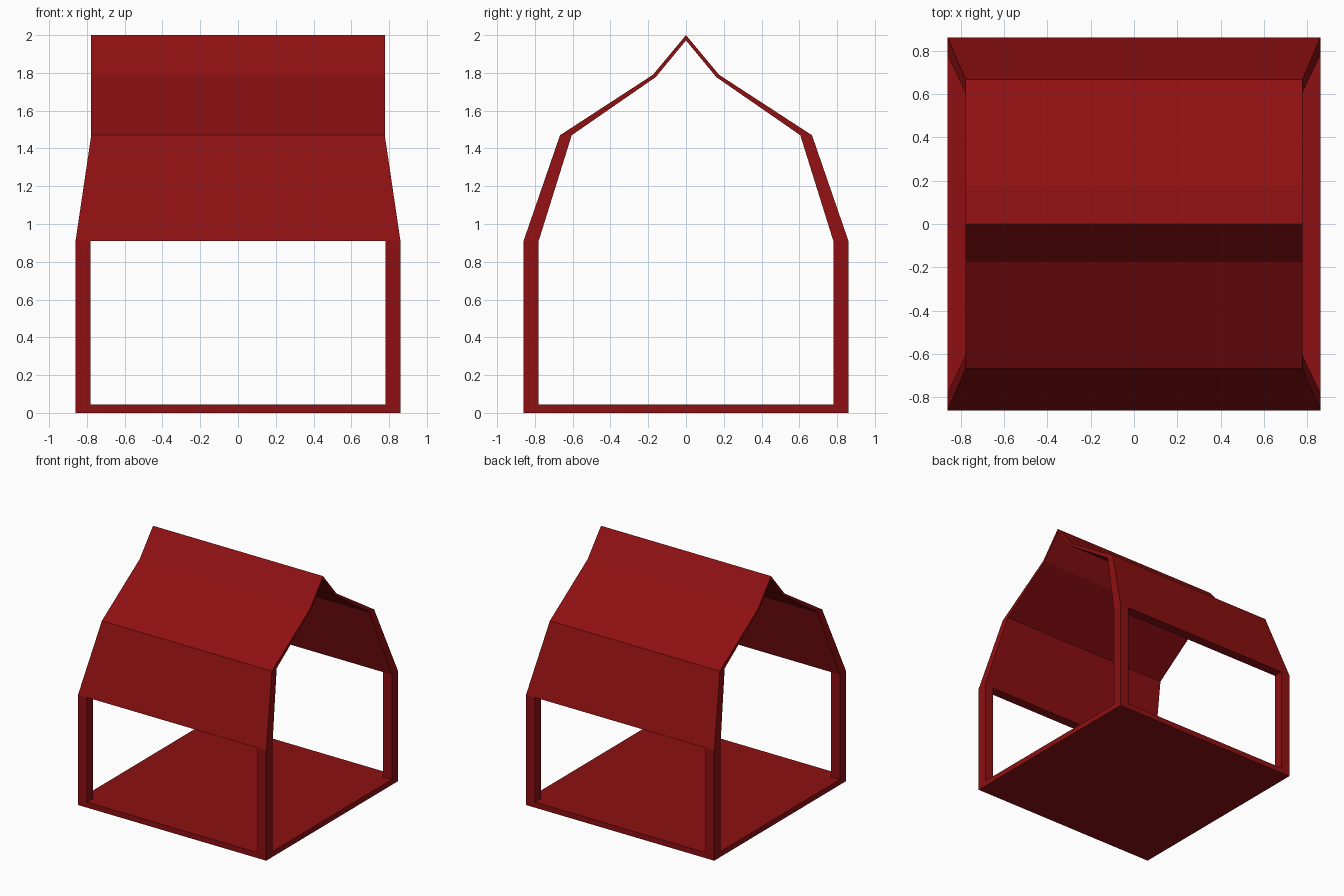
import bpy, bmesh

if "Cube" in bpy.data.objects:
    bpy.data.objects.remove(bpy.data.objects["Cube"])

red = bpy.data.materials.new("dark_red")
red.diffuse_color = (0.27, 0.005, 0.006, 1)
red.use_nodes = True
red.node_tree.nodes["Principled BSDF"].inputs["Base Color"].default_value = red.diffuse_color

OUT, INN = 0.86, 0.78      # outer and inner half width of the frame
FLOOR, EAVE = 0.045, 0.91  # floor thickness, bottom edge of the roof


def finish(name, bm):
    bmesh.ops.recalc_face_normals(bm, faces=bm.faces)
    mesh = bpy.data.meshes.new(name)
    bm.to_mesh(mesh)
    bm.free()
    mesh.materials.append(red)
    obj = bpy.data.objects.new(name, mesh)
    bpy.context.collection.objects.link(obj)
    return obj


def box(name, lo, hi):
    bm = bmesh.new()
    bmesh.ops.create_cube(bm, size=1)
    for v in bm.verts:
        v.co = [lo[i] if v.co[i] < 0 else hi[i] for i in range(3)]
    return finish(name, bm)


# Floor slab
box("floor", (-OUT, -OUT, 0), (OUT, OUT, FLOOR))

# Four corner posts
for sx, side in ((-1, "left"), (1, "right")):
    for sy, end in ((-1, "front"), (1, "back")):
        xs, ys = sorted((sx * INN, sx * OUT)), sorted((sy * INN, sy * OUT))
        box(f"{end}_{side}_post", (xs[0], ys[0], FLOOR), (xs[1], ys[1], EAVE))

# Folded roof shell: (half width in x, outer y, outer z, inner y, inner z)
half = [(OUT, 0.86, EAVE, 0.78, EAVE),
        (0.777, 0.667, 1.47, 0.605, 1.47),
        (0.777, 0.175, 1.79, 0.16, 1.778)]
ridge = [(0.777, 0, 2.0, 0, 1.972)]
mirrored = [(w, -a, b, -c, d) for w, a, b, c, d in reversed(half)]

bm = bmesh.new()
rings = []
for w, oy, oz, iy, iz in half + ridge + mirrored:
    rings.append([bm.verts.new(p) for p in
                  ((-w, oy, oz), (w, oy, oz), (w, iy, iz), (-w, iy, iz))])
for a, b in zip(rings, rings[1:]):
    for i in range(4):
        j = (i + 1) % 4
        bm.faces.new((a[i], a[j], b[j], b[i]))
bm.faces.new(rings[0])
bm.faces.new(rings[-1])
finish("roof", bm)
